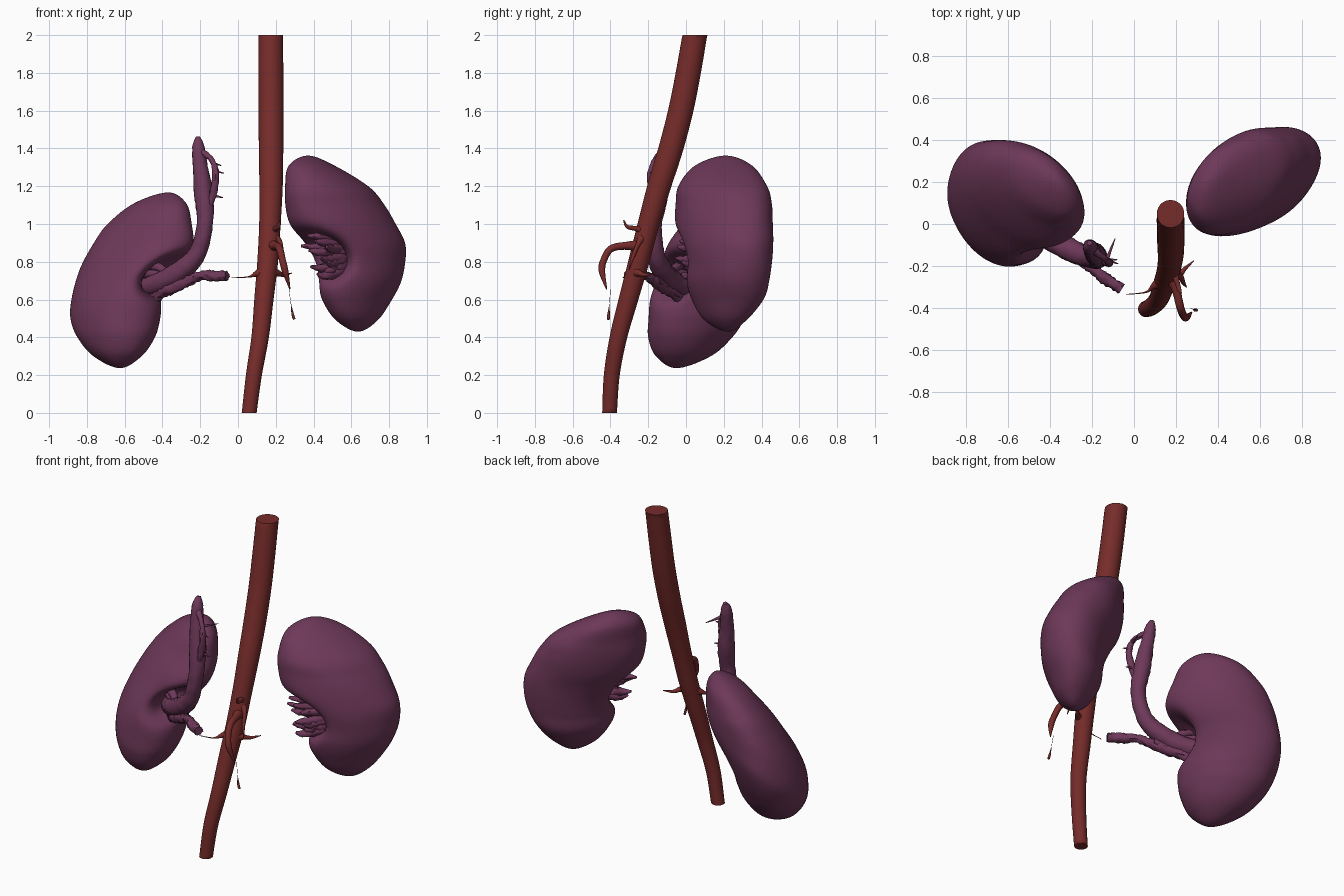
import bpy, bmesh, math, random
from mathutils import Vector

random.seed(4)


def material(name, color):
    m = bpy.data.materials.new(name)
    m.diffuse_color = color
    return m


PURPLE = material("kidney_purple", (0.155, 0.04, 0.1, 1))
RED = material("artery_red", (0.18, 0.025, 0.023, 1))


def spline(rows, steps, first=None, last=None):
    """Catmull-Rom through rows of numbers, with optional phantom end rows."""
    r = [first or rows[0]] + list(rows) + [last or rows[-1]]
    out = []
    for i in range(1, len(r) - 2):
        for s in range(steps):
            t = s / steps
            out.append([0.5 * (2 * b + (c - a) * t + (2 * a - 5 * b + 4 * c - d) * t * t
                               + (3 * b - a - 3 * c + d) * t ** 3)
                        for a, b, c, d in zip(*r[i - 1:i + 3])])
    out.append(list(rows[-1]))
    return out


def loft(name, rings, mat):
    bm = bmesh.new()
    vs = [[bm.verts.new(p) for p in ring] for ring in rings]
    n = len(vs[0])
    for a, b in zip(vs, vs[1:]):
        for j in range(n):
            k = (j + 1) % n
            bm.faces.new((a[j], a[k], b[k], b[j]))
    bm.faces.new(vs[0][::-1])
    bm.faces.new(vs[-1])
    bmesh.ops.recalc_face_normals(bm, faces=bm.faces)
    me = bpy.data.meshes.new(name)
    bm.to_mesh(me)
    bm.free()
    me.polygons.foreach_set("use_smooth", [True] * len(me.polygons))
    me.set_sharp_from_angle(angle=math.radians(50))
    me.materials.append(mat)
    ob = bpy.data.objects.new(name, me)
    bpy.context.collection.objects.link(ob)
    return ob


def tube(name, pts, mat, sides=12, steps=6, rough=0.0):
    """Round tube through (x, y, z, radius) points."""
    path = spline(pts, steps)
    pos = [Vector(p[:3]) for p in path]
    u = Vector((0.31, 0.9, 0.2))
    rings = []
    for i, p in enumerate(path):
        t = (pos[min(i + 1, len(pos) - 1)] - pos[max(i - 1, 0)]).normalized()
        u = (u - t * u.dot(t)).normalized()
        v = t.cross(u)
        ring = []
        for j in range(sides):
            a = math.tau * j / sides
            rad = max(p[3], 0.001) * (1 + rough * random.uniform(-1, 1))
            q = pos[i] + (u * math.cos(a) + v * math.sin(a)) * rad
            q.z = min(max(q.z, 0), 2)
            ring.append(q)
        rings.append(ring)
    return loft(name, rings, mat)


def kidney(name, rows, top_phase, low_phase, hilum_angle, hilum_z, depth, width, height):
    """Bean from horizontal slices (z, xmin, xmax, ymin, ymax) with a carved hilum.
    The phases set how far the oval slices slant at the top and bottom."""
    def flip(r):
        return (r[0], r[2], r[1], r[4], r[3])
    path = spline(rows, 9, flip(rows[1]), flip(rows[-2]))
    h = math.radians(hilum_angle)
    rings = []
    for i, (z, x0, x1, y0, y1) in enumerate(path):
        d = math.radians(top_phase + (low_phase - top_phase) * i / (len(path) - 1))
        cx, cy = (x0 + x1) / 2, (y0 + y1) / 2
        rx, ry = max((x1 - x0) / 2, 0.002), max((y1 - y0) / 2, 0.002)
        ring = []
        for j in range(96):
            a = math.tau * j / 96
            x, y = rx * math.cos(a), ry * math.cos(a - d)
            da = (math.atan2(y, x) - h + math.pi) % math.tau - math.pi
            q = (da / width) ** 2 + ((z - hilum_z) / height) ** 2
            s = 1 - depth * math.exp(-q ** 1.6)
            s += 0.008 * math.sin(5 * a + 9 * z) * math.sin(16 * z)
            ring.append((cx + x * s, cy + y * s, z))
        rings.append(ring)
    return loft(name, rings, PURPLE)


# Kidneys
kidney("left_kidney", [
    (1.362, .37, .37, .21, .21), (1.31, .27, .51, .05, .35), (1.2, .25, .69, -.04, .43),
    (1.1, .25, .775, -.055, .455), (1.0, .275, .835, -.055, .46), (.9, .34, .882, -.03, .46),
    (.8, .395, .885, -.01, .455), (.7, .425, .865, 0, .44), (.6, .445, .815, .03, .41),
    (.49, .52, .74, .10, .32), (.43, .635, .635, .22, .22)], 66, 68, 227, .83, .56, .5, .115)
kidney("right_kidney", [
    (1.167, -.37, -.37, .2, .2), (1.11, -.55, -.275, .06, .33), (1.0, -.69, -.245, -.02, .385),
    (.9, -.765, -.24, -.09, .40), (.8, -.82, -.28, -.13, .40), (.7, -.858, -.355, -.165, .39),
    (.6, -.882, -.40, -.19, .36), (.5, -.885, -.41, -.2, .31), (.4, -.85, -.44, -.2, .245),
    (.3, -.765, -.51, -.16, .13), (.237, -.625, -.625, -.05, -.05)],
    122, 101, 320, .72, .52, .5, .105)

# Aorta
tube("aorta", [
    (.058, -.405, -.01, .039), (.084, -.393, .2, .042), (.117, -.358, .4, .046),
    (.137, -.305, .6, .051), (.157, -.25, .8, .055), (.169, -.198, 1.0, .057),
    (.175, -.142, 1.2, .062), (.175, -.08, 1.4, .065), (.175, -.028, 1.6, .066),
    (.174, .012, 1.8, .066), (.174, .05, 2.02, .065)], RED, 32, 8)

# Branch arteries, tapering to points
arteries = {
    "celiac_artery": [(.18, -.2, .955, .03), (.20, -.26, .975, .015), (.215, -.31, .985, .01),
                      (.225, -.33, 1.02, .003)],
    "mesenteric_artery": [(.17, -.22, .88, .04), (.20, -.31, .885, .022), (.22, -.395, .87, .019),
                          (.235, -.435, .81, .018), (.25, -.445, .75, .017), (.275, -.42, .655, .003)],
    "side_artery": [(.19, -.23, .93, .03), (.222, -.25, .9, .014), (.235, -.28, .83, .01),
                    (.25, -.3, .76, .002)],
    "right_renal_artery": [(.14, -.27, .745, .045), (.095, -.295, .735, .016), (.055, -.325, .72, .004),
                           (-.035, -.335, .715, .002)],
    "left_renal_artery": [(.16, -.27, .745, .045), (.21, -.25, .74, .018), (.24, -.215, .73, .01),
                          (.285, -.175, .74, .002)],
    "artery_fragment": [(.27, -.40, .655, .001), (.28, -.405, .58, .001), (.29, -.41, .52, .007),
                        (.298, -.41, .495, .007)],
}
for name, pts in arteries.items():
    tube(name, pts, RED)

# Right renal pelvis with rising vein trunk
tube("right_vein_trunk", [
    (-.5, .02, .66, .05), (-.41, -.06, .69, .055), (-.3, -.125, .755, .055), (-.215, -.16, .845, .046),
    (-.175, -.17, 1.0, .043), (-.182, -.145, 1.15, .05), (-.2, -.125, 1.3, .04),
    (-.21, -.105, 1.41, .032), (-.212, -.09, 1.46, .012)], PURPLE, 20, 8, .05)
tube("trunk_loop", [
    (-.19, -.125, 1.38, .018), (-.14, -.165, 1.34, .014), (-.118, -.185, 1.27, .018),
    (-.13, -.18, 1.17, .02), (-.165, -.165, 1.06, .02)], PURPLE, 10, 6, .15)
for i, end in enumerate([(-.075, -.19, 1.27), (-.08, -.17, 1.14), (-.09, -.07, 1.31)]):
    tube(f"trunk_twig_{i}", [(-.13, -.17, end[2] + .01, .01), (*end, .002)], PURPLE, 8)

# Ragged right renal vein
tube("right_renal_vein", [
    (-.46, -.02, .62, .025), (-.38, -.09, .65, .033), (-.28, -.155, .69, .028),
    (-.2, -.21, .725, .024), (-.13, -.265, .725, .028), (-.058, -.31, .725, .025)],
    PURPLE, 14, 7, .2)
for i in range(5):
    z = .6 + .045 * i
    tube(f"right_hilum_vessel_{i}", [
        (-.54, .04, z, .022), (-.45, -.035, z, .024), (-.36, -.09, .66 + .02 * i, .02),
        (-.27, -.14, .70, .015)], PURPLE, 10, 5, .15)

# Left hilum vessels: ragged cluster fanning out of the hollow
ends = [(.335, .02, .885), (.365, -.01, .94), (.41, -.03, .91), (.375, .0, .86), (.44, -.055, .82),
        (.385, .0, .775), (.42, -.02, .735), (.46, .01, .76), (.47, -.045, .88), (.48, -.02, .80)]
for i, (x, y, z) in enumerate(ends):
    tube(f"left_hilum_vessel_{i}", [
        (.64, .2, .83 + (z - .83) * .5, .035), (.55, .1, .83 + (z - .83) * .8, .033),
        ((x + .5) / 2, (y + .05) / 2, z - .008, .022), (x, y, z, .007)], PURPLE, 10, 5, .2)
